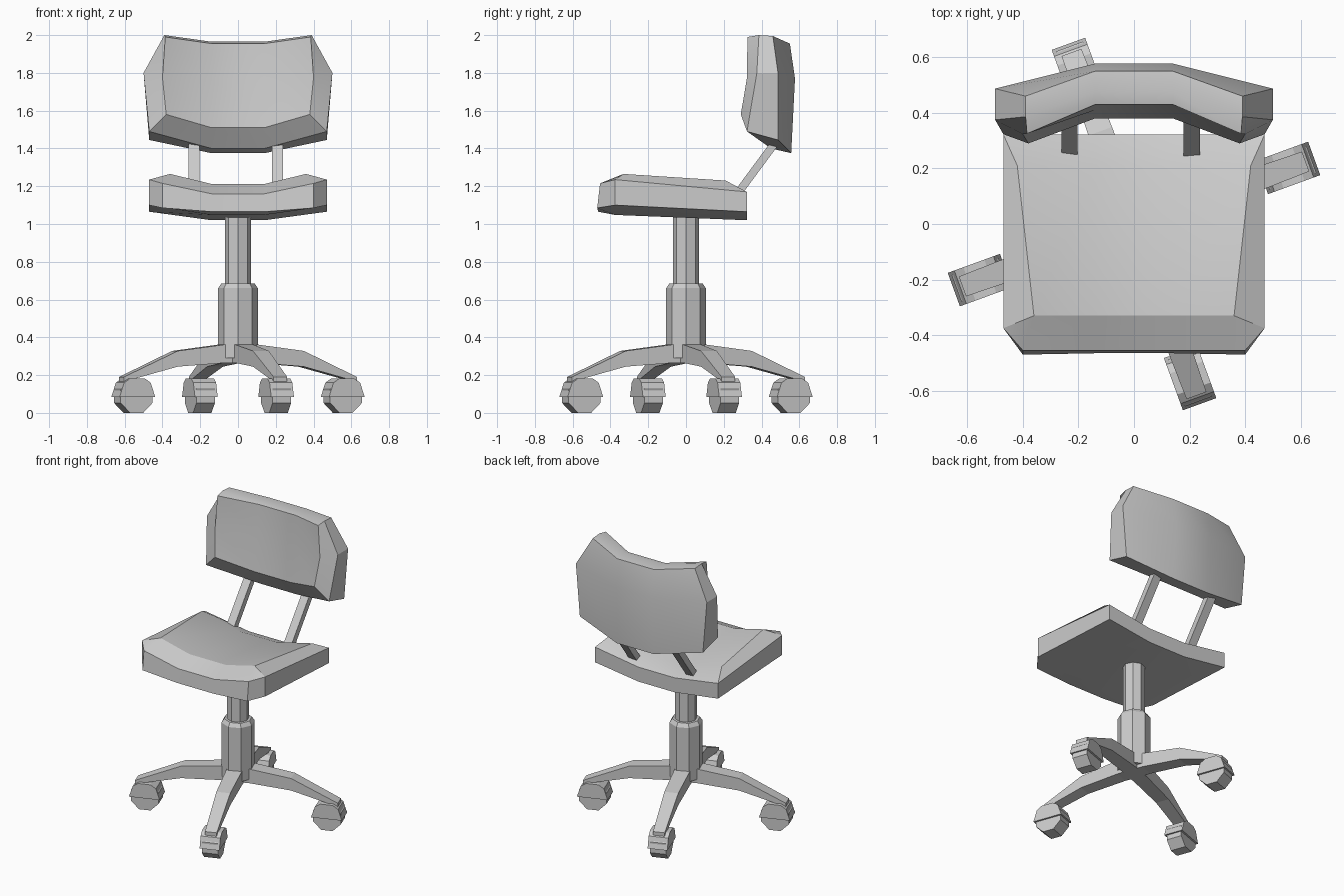
import bpy, bmesh
from math import radians, cos, sin, pi
from mathutils import Matrix

if "Cube" in bpy.data.objects:
    bpy.data.objects.remove(bpy.data.objects["Cube"])


def make(name, verts, faces, smooth=False):
    bm = bmesh.new()
    vs = [bm.verts.new(v) for v in verts]
    for f in faces:
        bm.faces.new([vs[i] for i in f])
    bmesh.ops.recalc_face_normals(bm, faces=bm.faces)
    me = bpy.data.meshes.new(name)
    bm.to_mesh(me)
    bm.free()
    ob = bpy.data.objects.new(name, me)
    bpy.context.collection.objects.link(ob)
    if smooth:
        bpy.ops.object.select_all(action='DESELECT')
        ob.select_set(True)
        bpy.context.view_layer.objects.active = ob
        bpy.ops.object.shade_smooth_by_angle(angle=radians(25))
    return ob


def loft(name, rings, smooth=False):
    """Skin closed rings of equal length and cap both ends."""
    n = len(rings[0])
    verts = [p for r in rings for p in r]
    faces = [(k*n + i, k*n + (i+1) % n, (k+1)*n + (i+1) % n, (k+1)*n + i)
             for k in range(len(rings) - 1) for i in range(n)]
    faces += [tuple(range(n)), tuple(range(len(verts) - n, len(verts)))]
    return make(name, verts, faces, smooth)


def cushion(name, outer, centre, corner, ends):
    """Curved pad: side section, two centre sections, mirrored side section."""
    n = len(outer)
    flip = lambda ps: [(-x, y, z) for x, y, z in ps]
    mid = [(0.14, y, z) for y, z in centre]
    rings = [outer, mid, flip(mid), flip(outer)]
    verts = [p for r in rings for p in r] + [corner] + flip([corner])
    faces = [(k*n + i, k*n + (i+1) % n, (k+1)*n + (i+1) % n, (k+1)*n + i)
             for k in range(3) for i in range(n)]
    for side in (0, 1):
        faces += [tuple(4*n + side if i == 'c' else i + side*3*n for i in f) for f in ends]
    return make(name, verts, faces, True)


def polygon(r, z, n=8):
    return [(r*cos(2*pi*i/n), r*sin(2*pi*i/n), z) for i in range(n)]


def prism(name, profile, width, x=0):
    """Extrude a (y, z) profile along x."""
    return loft(name, [[(x + s*width/2, y, z) for y, z in profile] for s in (-1, 1)])


# Seat
cushion('seat',
        [(.42, .21, 1.23), (.36, -.33, 1.265), (.40, -.455, 1.215), (.40, -.47, 1.085),
         (.47, -.375, 1.10), (.47, .322, 1.065), (.47, .322, 1.17)],
        [(.21, 1.165), (-.33, 1.212), (-.455, 1.16), (-.465, 1.065),
         (-.375, 1.048), (.322, 1.02), (.322, 1.12)],
        (.47, -.375, 1.235),
        [(0, 1, 'c', 6), (1, 2, 'c'), (2, 3, 4, 'c'), (4, 5, 6, 'c')])

# Backrest
cushion('backrest',
        [(.38, .29, 1.58), (.40, .323, 1.775), (.385, .325, 1.99), (.39, .386, 2.0),
         (.39, .46, 1.995), (.50, .487, 1.80), (.47, .487, 1.445), (.47, .323, 1.49)],
        [(.38, 1.51), (.41, 1.775), (.43, 1.955), (.475, 1.965),
         (.55, 1.955), (.577, 1.77), (.557, 1.375), (.45, 1.40)],
        (.50, .375, 1.80),
        [(0, 1, 'c', 7), (1, 2, 3, 'c'), (3, 4, 5, 'c'), (5, 6, 7, 'c')])

# Two slanted bars carrying the backrest
for x in (-.232, .208):
    prism('backrest_bar', [(.224, 1.13), (.276, 1.13), (.52, 1.46), (.468, 1.46)], .058, x)

# Column
loft('upper_column', [polygon(.07, .66), polygon(.07, 1.05)])
loft('lower_column', [polygon(.105, .29), polygon(.105, .66), polygon(.088, .685)])

# Four legs with casters
for k in range(4):
    turn = Matrix.Rotation(radians(20 + 90*k), 4, 'Z')
    leg = loft('base_leg', [[(r, -w, lo), (r, w, lo), (r, w, hi), (r, -w, hi)]
                            for r, w, lo, hi in ((0, .052, .265, .365), (.09, .05, .265, .362),
                                                 (.355, .045, .245, .328), (.657, .038, .165, .19))])
    wheel_ring = [(.59 + .097*cos(pi/8 + i*pi/4), .09 + .097*sin(pi/8 + i*pi/4)) for i in range(8)]
    hood_ring = [(.49, .085), (.515, .16), (.55, .183), (.63, .183), (.665, .16), (.69, .085)]
    parts = [leg]
    for name, ring, w in (('caster_wheel', wheel_ring, .104), ('caster_hood', hood_ring, .128)):
        parts.append(loft(name, [[(r, s*w/2, z) for r, z in ring] for s in (-1, 1)]))
    for p in parts:
        # lift the wheel so that its flat rests on the ground
        p.data.transform(turn)
